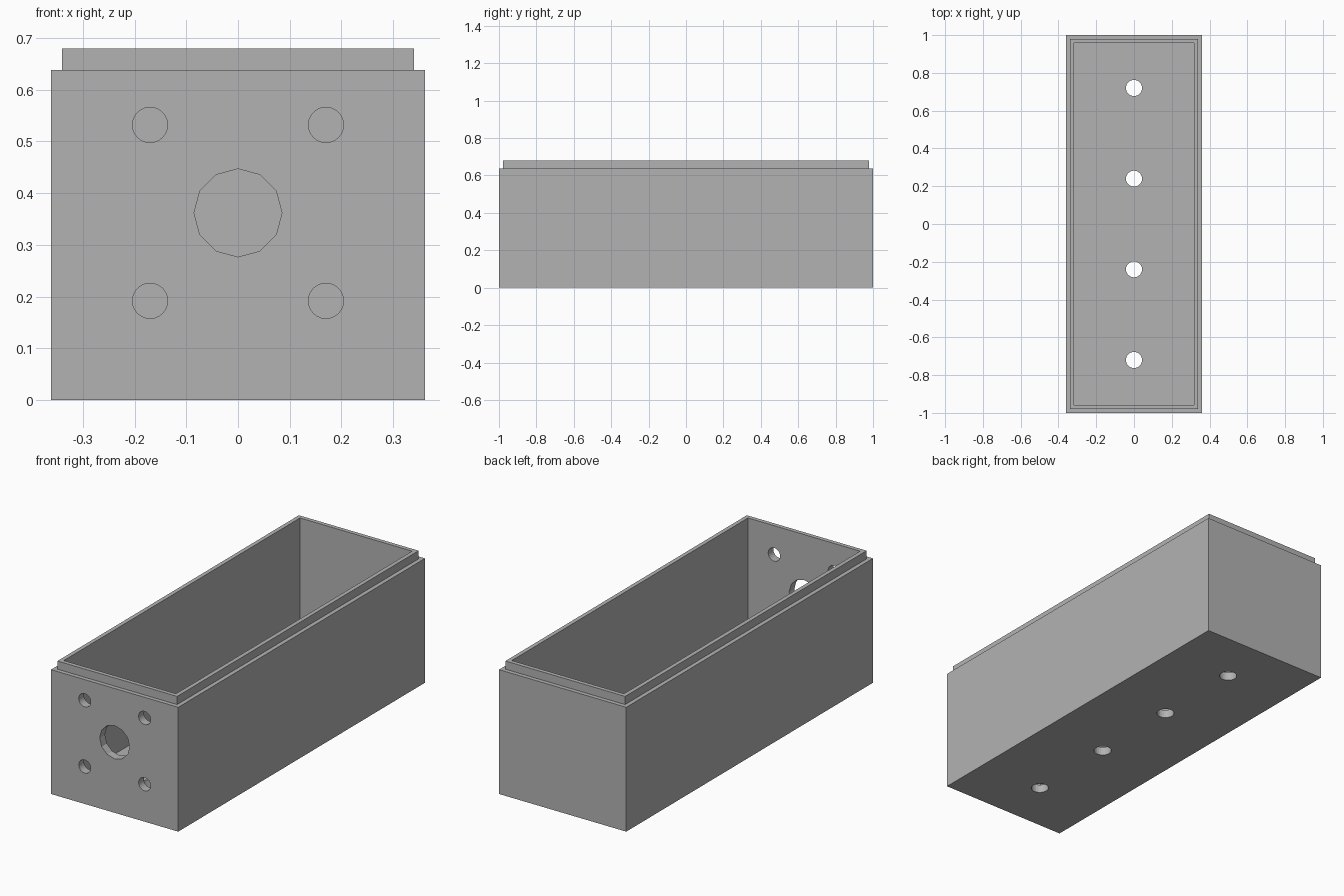
import bpy, bmesh
from math import pi

if "Cube" in bpy.data.objects:
    bpy.data.objects.remove(bpy.data.objects["Cube"], do_unlink=True)

# One plain grey for everything
GREY = (0.45, 0.45, 0.45, 1)
grey = bpy.data.materials.new("grey")
grey.use_nodes = True
grey.diffuse_color = GREY
grey.node_tree.nodes["Principled BSDF"].inputs["Base Color"].default_value = GREY

HALF_X, HALF_Y = 0.361, 1.0
STEP = 0.0213            # width of the ledge and of the raised lip
WALL = 2 * STEP
SHOULDER, TOP = 0.638, 0.68

# Box: rectangular rings, inset from the outer wall, joined from base to inner floor
rings = [(0, 0), (0, SHOULDER), (STEP, SHOULDER), (STEP, TOP), (WALL, TOP), (WALL, WALL)]
bm = bmesh.new()
loops = []
for inset, z in rings:
    x, y = HALF_X - inset, HALF_Y - inset
    loops.append([bm.verts.new((sx * x, sy * y, z))
                  for sx, sy in ((-1, -1), (1, -1), (1, 1), (-1, 1))])
for low, high in zip(loops, loops[1:]):
    for i in range(4):
        j = (i + 1) % 4
        bm.faces.new((low[i], low[j], high[j], high[i]))
bm.faces.new(loops[0][::-1])
bm.faces.new(loops[-1])
bmesh.ops.recalc_face_normals(bm, faces=bm.faces)
mesh = bpy.data.meshes.new("box_body")
bm.to_mesh(mesh)
bm.free()
mesh.materials.append(grey)
body = bpy.data.objects.new("box_body", mesh)
bpy.context.collection.objects.link(body)


def drill(location, radius, sides, rotation=(0, 0, 0)):
    """Cut a round hole through one wall of the box."""
    bpy.ops.mesh.primitive_cylinder_add(vertices=sides, radius=radius, depth=4 * WALL,
                                        location=location, rotation=rotation)
    cutter = bpy.context.object
    cutter.name = "hole_cutter"
    cutter.hide_render = True
    cutter.data.materials.append(grey)
    cut = body.modifiers.new("hole", 'BOOLEAN')
    cut.operation, cut.solver, cut.object = 'DIFFERENCE', 'EXACT', cutter
    bpy.context.view_layer.objects.active = body
    bpy.ops.object.modifier_apply(modifier=cut.name)
    bpy.data.objects.remove(cutter, do_unlink=True)


# Front wall: large centre hole and four mounting holes
MID_Z, OFFSET = 0.362, 0.17
front_y = -HALF_Y + WALL / 2
drill((0, front_y, MID_Z), 0.085, 12, (pi / 2, 0, 0))
for sx in (-1, 1):
    for sz in (-1, 1):
        drill((sx * OFFSET, front_y, MID_Z + sz * OFFSET), 0.034, 24, (pi / 2, 0, 0))

# Floor: row of four holes
for y in (-0.72, -0.24, 0.24, 0.72):
    drill((0, y, WALL / 2), 0.0425, 24)
